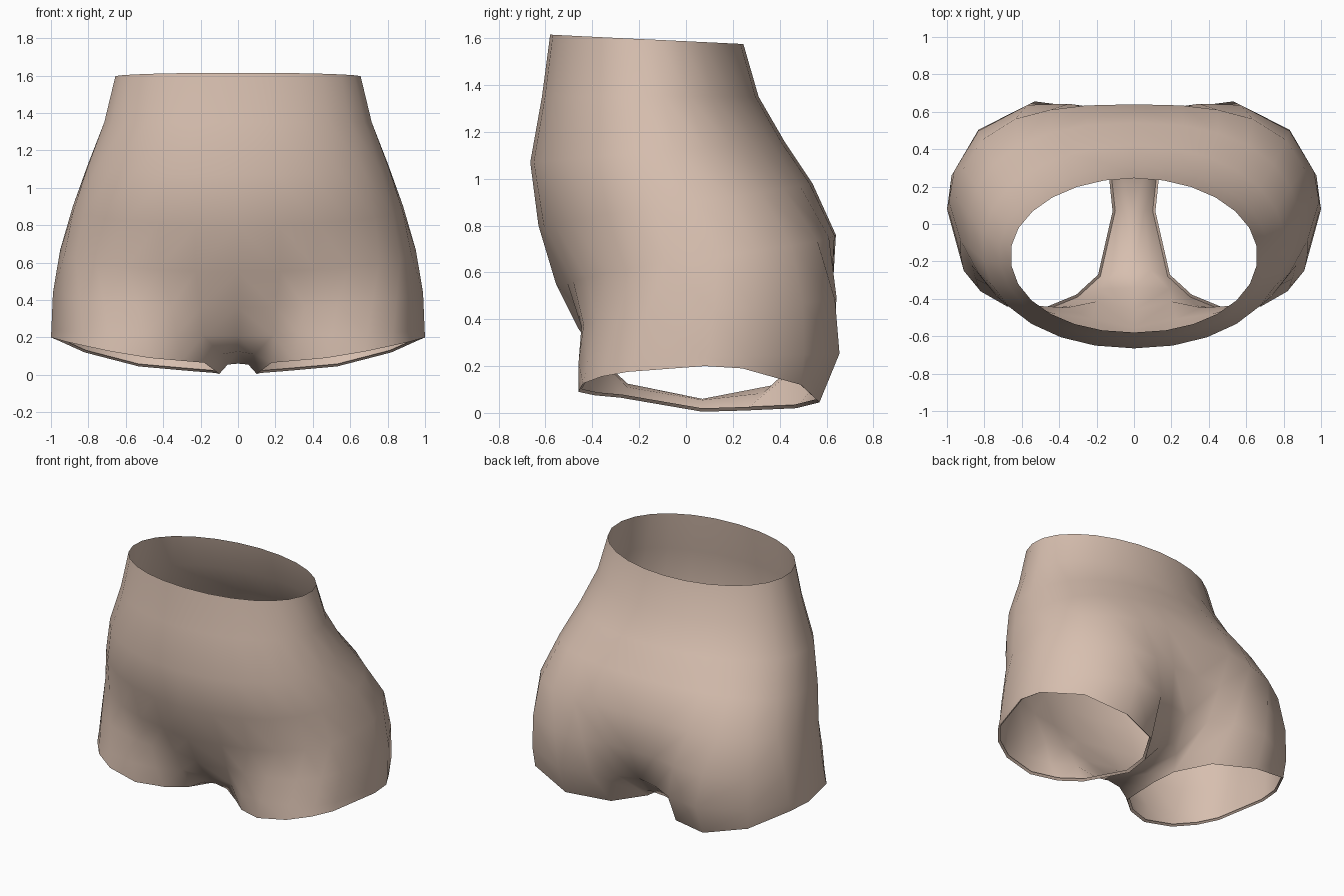
import bpy, bmesh, math
from mathutils import Vector

if "Cube" in bpy.data.objects:
    bpy.data.objects.remove(bpy.data.objects["Cube"])

# Levels, waist to seat: front z, front y, back z, back y, half width,
# front cleft depth, back cleft depth, back squareness, pull towards thighs
LEVELS = [
    (1.615, -.580, 1.575, .245, .660, 0, 0, 2.0, 0),
    (1.35, -.615, 1.35, .310, .720, 0, 0, 2.0, 0),
    (1.07, -.665, 1.16, .420, .810, 0, 0, 2.1, 0),
    (.80, -.630, .98, .540, .885, 0, 0, 2.3, .03),
    (.55, -.555, .76, .650, .940, 0, .01, 2.5, .25),
    (.36, -.490, .50, .675, .970, .03, .05, 2.6, .7),
    (.21, -.460, .26, .645, .985, .12, .13, 2.6, .9),
]
# Plan of the two thighs just above the leg openings, front to back
THIGH = [(.18, -.41), (.31, -.46), (.48, -.475), (.68, -.44), (.82, -.365),
         (.91, -.25), (1.0, .08), (.98, .25), (.83, .51), (.51, .67),
         (.27, .66), (.13, .64)]
# Leg opening, from the inner thigh round the front, outside and back
HEM = [Vector(p) for p in [
    (.10, .07, .005), (.18, -.28, .065), (.30, -.39, .075), (.47, -.46, .09),
    (.68, -.44, .125), (.82, -.36, .155), (.91, -.25, .175), (1.0, .08, .20),
    (.975, .24, .19), (.82, .49, .12), (.53, .57, .045), (.25, .47, .02),
    (.12, .25, .01)]]
# Strip under the crotch: centre line and its side line
CROTCH = [(0, -.25, .125), (0, .07, .06), (0, .38, .12)]
CROTCH_SIDE = [(.09, -.25, .11), (.055, .07, .055), (.07, .33, .085)]
N = len(HEM)


def level_point(level, k):
    zf, yf, zb, yb, w, df, db, n, pull = level
    a = math.pi * k / N
    c, s = math.cos(a), math.sin(a)
    e = 2 / (n if c < 0 else 2.1)
    x = w * max(s, 0) ** e if 0 < k < N else 0
    mid, half = (yf + yb) / 2, (yb - yf) / 2
    y = mid - math.copysign(half * abs(c) ** e, c)
    if 0 < k < N:
        x += (THIGH[k - 1][0] - x) * pull
        y += (THIGH[k - 1][1] - y) * pull
    y += math.exp(-(x / .17) ** 2 / 2) * (df if c > 0 else -db)
    return (x, y, zf + (zb - zf) * (1 - c) / 2)


bm = bmesh.new()
rows = [[bm.verts.new(level_point(l, k)) for k in range(N + 1)] for l in LEVELS]
hem = [bm.verts.new(p) for p in HEM]
mid = [bm.verts.new(p) for p in CROTCH]
side = [bm.verts.new(p) for p in CROTCH_SIDE]

# Body panels
for upper, lower in zip(rows, rows[1:]):
    for k in range(N):
        bm.faces.new((upper[k], lower[k], lower[k + 1], upper[k + 1]))
seat = rows[-1]
for k in range(1, N - 1):
    bm.faces.new((seat[k], hem[k], hem[k + 1], seat[k + 1]))
# Crotch front, back and strip
bm.faces.new((seat[0], mid[0], side[0], seat[1]))
bm.faces.new((seat[1], side[0], hem[1]))
bm.faces.new((seat[N], seat[N - 1], side[2], mid[2]))
bm.faces.new((seat[N - 1], hem[N - 1], side[2]))
for i in range(2):
    bm.faces.new((mid[i], mid[i + 1], side[i + 1], side[i]))
bm.faces.new((side[0], side[1], hem[0], hem[1]))
bm.faces.new((side[1], side[2], hem[N - 1], hem[0]))
# Narrow turned-in leg hem
centre = sum(HEM, Vector()) / N
inner = []
for p in HEM:
    d = (centre - p).normalized()
    inner.append(bm.verts.new(p + d * .015 + Vector((0, 0, .012))))
for k in range(N):
    j = (k + 1) % N
    bm.faces.new((hem[k], inner[k], inner[j], hem[j]))
bmesh.ops.recalc_face_normals(bm, faces=bm.faces)

mesh = bpy.data.meshes.new("shorts")
bm.to_mesh(mesh)
bm.free()
shorts = bpy.data.objects.new("shorts", mesh)
bpy.context.collection.objects.link(shorts)

# Mirror to the other side
mirror = shorts.modifiers.new("mirror", 'MIRROR')
mirror.use_clip = True
mirror.merge_threshold = .002

# Fabric colour
fabric = bpy.data.materials.new("fabric")
fabric.diffuse_color = (.68, .52, .43, 1)
fabric.use_nodes = True
fabric.node_tree.nodes["Principled BSDF"].inputs["Base Color"].default_value = fabric.diffuse_color
mesh.materials.append(fabric)

bpy.context.view_layer.objects.active = shorts
shorts.select_set(True)
bpy.ops.object.modifier_apply(modifier="mirror")
bpy.ops.object.shade_smooth_by_angle(angle=math.radians(80))
